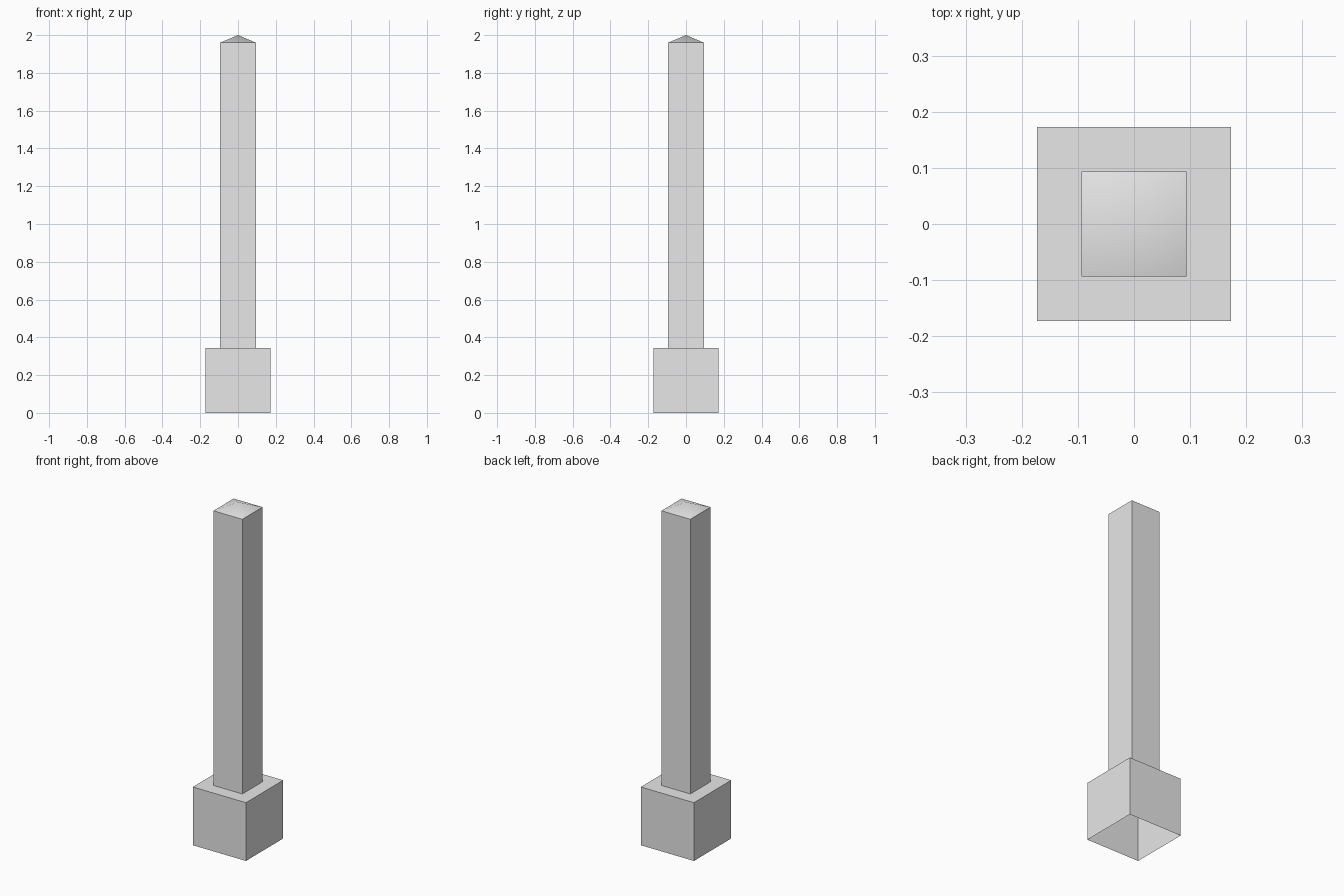
import bpy
import bmesh

default = bpy.data.objects.get("Cube")
if default:
    bpy.data.objects.remove(default, do_unlink=True)

# Single plain grey
GREY = (0.8, 0.8, 0.8, 1.0)
grey = bpy.data.materials.new("plain_grey")
grey.use_nodes = True
grey.diffuse_color = GREY
grey.node_tree.nodes["Principled BSDF"].inputs["Base Color"].default_value = GREY

BASE_HALF, SHAFT_HALF = 0.173, 0.094
BASE_TOP, SHAFT_TOP, APEX = 0.343, 1.96, 2.0


def square(bm, half, z):
    corners = ((-1, -1), (1, -1), (1, 1), (-1, 1))
    return [bm.verts.new((x * half, y * half, z)) for x, y in corners]


def sides(bm, low, high):
    for i in range(4):
        j = (i + 1) % 4
        bm.faces.new((low[i], low[j], high[j], high[i]))


def finish(bm, name, smooth=False):
    for face in bm.faces:
        face.smooth = smooth
    mesh = bpy.data.meshes.new(name)
    bm.to_mesh(mesh)
    bm.free()
    mesh.materials.append(grey)
    obj = bpy.data.objects.new(name, mesh)
    bpy.context.collection.objects.link(obj)
    return obj


# Hollow base block, open underneath
bm = bmesh.new()
low, high = square(bm, BASE_HALF, 0), square(bm, BASE_HALF, BASE_TOP)
sides(bm, low, high)
bm.faces.new(high)
finish(bm, "base_block")

# Square shaft standing on the block
bm = bmesh.new()
sides(bm, square(bm, SHAFT_HALF, BASE_TOP), square(bm, SHAFT_HALF, SHAFT_TOP))
finish(bm, "shaft")

# Low pyramid cap, softly shaded across its ridges
bm = bmesh.new()
rim = square(bm, SHAFT_HALF, SHAFT_TOP)
apex = bm.verts.new((0, 0, APEX))
for i in range(4):
    bm.faces.new((rim[i], rim[(i + 1) % 4], apex))
finish(bm, "pyramid_cap", smooth=True)
